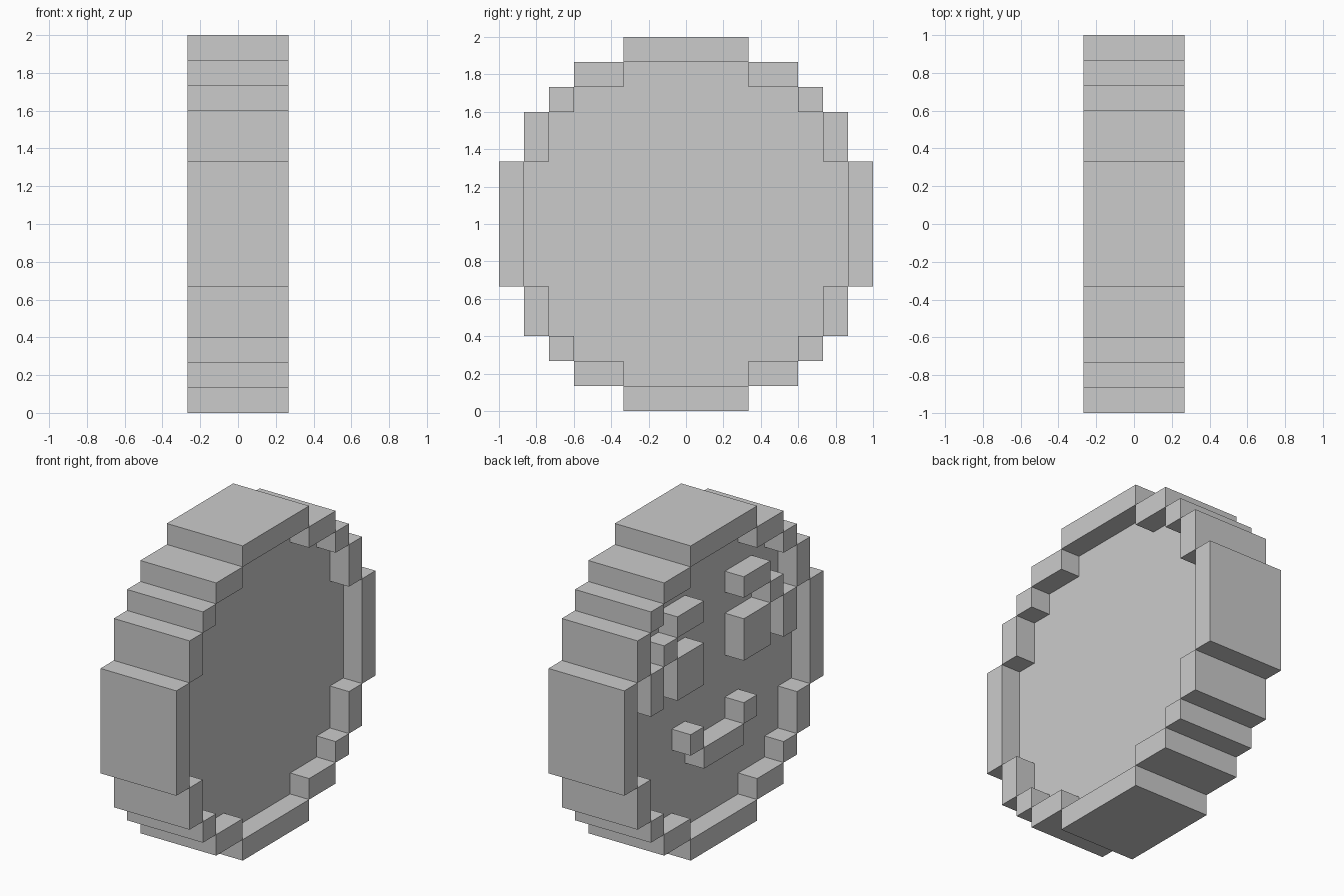
import bpy, bmesh

if "Cube" in bpy.data.objects:
    bpy.data.objects.remove(bpy.data.objects["Cube"])

U = 2 / 15   # one block
CZ = 1.0     # centre height


def finish(bm, name):
    bmesh.ops.recalc_face_normals(bm, faces=bm.faces[:])
    mesh = bpy.data.meshes.new(name)
    bm.to_mesh(mesh)
    bm.free()
    obj = bpy.data.objects.new(name, mesh)
    bpy.context.collection.objects.link(obj)
    return obj


def add_box(bm, x0, x1, y0, y1, z0, z1):
    cube = bmesh.ops.create_cube(bm, size=1)
    for v in cube["verts"]:
        v.co = ((x0 + (v.co.x + .5) * (x1 - x0)) * U,
                (y0 + (v.co.y + .5) * (y1 - y0)) * U,
                (z0 + (v.co.z + .5) * (z1 - z0)) * U + CZ)


def blocks(name, x0, x1, rects, mirror_y=True, mirror_z=False):
    """Boxes from (y0, y1, z0, z1) rectangles, mirrored about the centre."""
    bm = bmesh.new()
    for y0, y1, z0, z1 in rects:
        for sy in ((1, -1) if mirror_y and y0 > 0 else (1,)):
            for sz in ((1, -1) if mirror_z and z0 > 0 else (1,)):
                ys, zs = sorted((sy * y0, sy * y1)), sorted((sz * z0, sz * z1))
                add_box(bm, x0, x1, *ys, *zs)
    return finish(bm, name)


# Raised stepped rim
blocks("rim", -2, 2, [
    (-2.5, 2.5, 6.5, 7.5),
    (2.5, 4.5, 5.5, 6.5),
    (4.5, 5.5, 4.5, 5.5),
    (5.5, 6.5, 2.5, 4.5),
    (6.5, 7.5, -2.5, 2.5),
], mirror_z=True)

# Recessed stepped disc
quarter = [(2.5, 6.5), (2.5, 5.5), (4.5, 5.5), (4.5, 4.5),
           (5.5, 4.5), (5.5, 2.5), (6.5, 2.5)]
half = quarter + [(y, -z) for y, z in reversed(quarter)]
outline = half + [(-y, z) for y, z in reversed(half)]
bm = bmesh.new()
face = bm.faces.new([bm.verts.new((-U, y * U, z * U + CZ)) for y, z in outline])
ext = bmesh.ops.extrude_face_region(bm, geom=[face], use_keep_orig=True)
for g in ext["geom"]:
    if isinstance(g, bmesh.types.BMVert):
        g.co.x = U
finish(bm, "disc")

# Raised face details on the left (-x) side
blocks("eyes", -2, -1, [(1.5, 3.5, 0.5, 2.5)])
blocks("eyebrows", -2, -1, [(1.5, 3.5, 3.5, 4.5),
                            (3.5, 4.5, 2.5, 3.5),
                            (4.5, 5.5, 0.5, 2.5)])
blocks("mouth", -2, -1, [(-1.5, 1.5, -3.5, -2.5),
                         (1.5, 2.5, -2.5, -1.5)])
